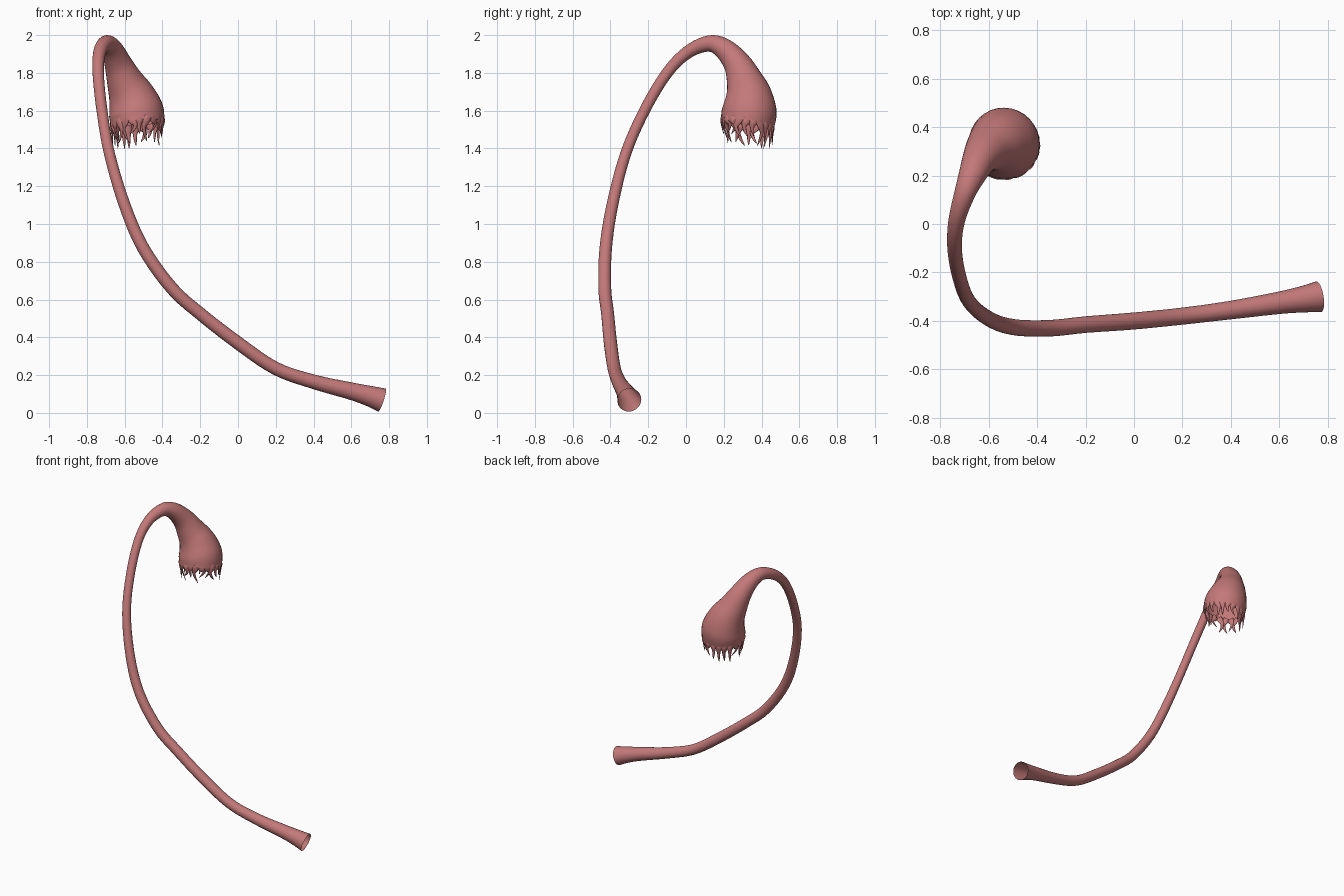
import bpy, math, random
from mathutils import Vector, Matrix

if "Cube" in bpy.data.objects:
    bpy.data.objects.remove(bpy.data.objects["Cube"])

random.seed(4)
mat = bpy.data.materials.new("tissue")
mat.diffuse_color = (0.55, 0.19, 0.19, 1)
mat.use_nodes = True
mat.node_tree.nodes["Principled BSDF"].inputs["Base Color"].default_value = mat.diffuse_color

def spline(keys, steps):
    """Catmull-Rom through (x, y, z, radius) keys."""
    k = [Vector(p) for p in keys]
    k = [2 * k[0] - k[1]] + k + [2 * k[-1] - k[-2]]
    out = []
    for i in range(1, len(k) - 2):
        a, b, c, d = k[i - 1:i + 3]
        for s in range(steps):
            t = s / steps
            out.append(0.5 * (2 * b + (c - a) * t + (2 * a - 5 * b + 4 * c - d) * t * t
                              + (3 * b - a - 3 * c + d) * t ** 3))
    return out + [k[-2]]

def sweep(pts, sides, verts, faces, up, flat=1.0, tip=False):
    """Tube around a path, carrying its frame along; flat squashes it along 'up'."""
    base, n = len(verts), len(pts)
    u = Vector(up)
    for i, p in enumerate(pts):
        t = (pts[min(i + 1, n - 1)].xyz - pts[max(i - 1, 0)].xyz).normalized()
        u = (u - t * u.dot(t)).normalized()
        v = t.cross(u)
        for j in range(sides):
            a = 2 * math.pi * j / sides
            verts.append(p.xyz + p.w * (u * math.cos(a) * flat + v * math.sin(a)))
    for i in range(n - 1):
        for j in range(sides):
            q = base + i * sides
            k = (j + 1) % sides
            faces.append((q + j, q + k, q + sides + k, q + sides + j))
    if tip:
        faces.append(tuple(base + (n - 1) * sides + j for j in range(sides)))

def make(name, verts, faces):
    me = bpy.data.meshes.new(name)
    me.from_pydata(verts, [], faces)
    me.materials.append(mat)
    me.shade_smooth()
    ob = bpy.data.objects.new(name, me)
    bpy.context.collection.objects.link(ob)
    return ob

# Open tube that swells into the hanging funnel
path = [
    (0.762, -0.30, 0.068, 0.064), (0.70, -0.31, 0.088, 0.055), (0.60, -0.325, 0.115, 0.046),
    (0.40, -0.355, 0.165, 0.038), (0.20, -0.38, 0.235, 0.035), (0.0, -0.40, 0.37, 0.035),
    (-0.20, -0.415, 0.525, 0.034), (-0.35, -0.43, 0.66, 0.034), (-0.50, -0.425, 0.87, 0.033),
    (-0.60, -0.39, 1.10, 0.031), (-0.68, -0.32, 1.37, 0.029), (-0.72, -0.22, 1.60, 0.029),
    (-0.74, -0.10, 1.80, 0.030), (-0.732, 0.01, 1.91, 0.034), (-0.70, 0.12, 1.955, 0.043),
    (-0.668, 0.20, 1.928, 0.056), (-0.635, 0.27, 1.85, 0.073), (-0.60, 0.31, 1.76, 0.097),
    (-0.565, 0.332, 1.68, 0.124), (-0.540, 0.335, 1.60, 0.145), (-0.532, 0.325, 1.53, 0.143)]
verts, faces = [], []
SIDES = 32
sweep(spline(path, 5), SIDES, verts, faces, (0, 0, 1))
make("tube_and_funnel", verts, faces)

# Ragged fringe hanging from the funnel rim
rim = verts[-SIDES:]
centre = sum(rim, Vector()) / SIDES
fv, ff = [], []
COUNT = 22
for i in range(COUNT):
    f = i / COUNT * SIDES
    j = int(f)
    p = rim[j].lerp(rim[(j + 1) % SIDES], f - j)
    out = (p - centre).normalized()
    side = out.cross(Vector((0, 0, 1))).normalized()
    length = random.uniform(0.06, 0.115)
    lean = side * random.uniform(-0.022, 0.022)
    inward = -out * random.uniform(0.0, 0.03)
    keys = []
    for t, r in ((-0.15, 0.021), (0.08, 0.021), (0.35, 0.012), (0.7, 0.008), (1, 0.002)):
        q = p - out * 0.005 + Vector((0, 0, -length * t)) + lean * math.sin(t * 4) + inward * max(t, 0)
        keys.append((*q, r))
    sweep(spline(keys, 3), 8, fv, ff, out, 0.4, True)
make("fringe", fv, ff)
